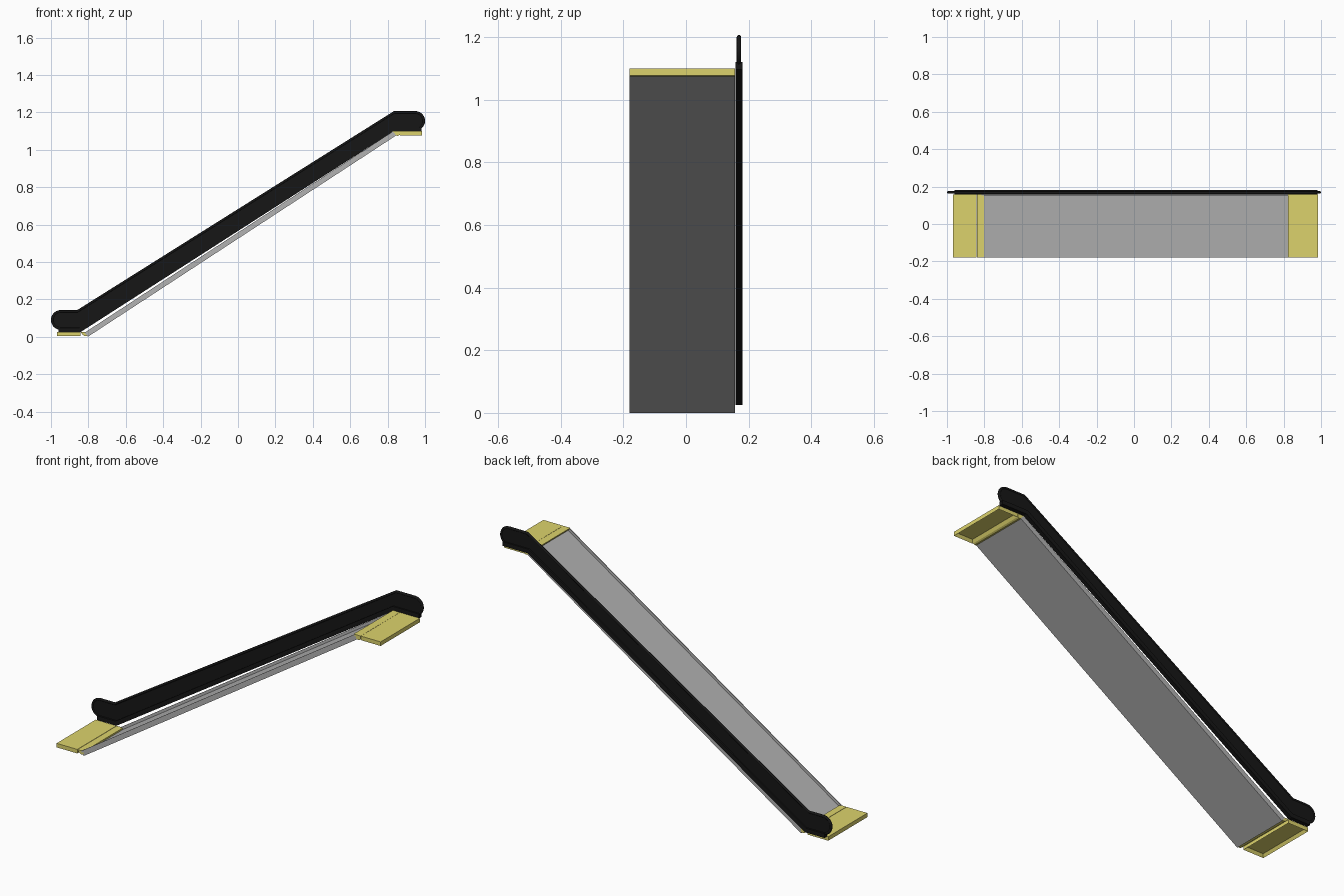
import bpy, bmesh
from math import sin, cos, radians

if "Cube" in bpy.data.objects:
    bpy.data.objects.remove(bpy.data.objects["Cube"])


def material(name, rgb):
    m = bpy.data.materials.new(name)
    m.diffuse_color = (*rgb, 1)
    m.use_nodes = True
    m.node_tree.nodes["Principled BSDF"].inputs["Base Color"].default_value = m.diffuse_color
    return m


BLACK = material("black", (0.008, 0.008, 0.008))
YELLOW = material("yellow", (0.72, 0.65, 0.15))
GREY = material("grey", (0.45, 0.45, 0.45))


def add_object(name, bm, mat):
    bmesh.ops.recalc_face_normals(bm, faces=bm.faces)
    mesh = bpy.data.meshes.new(name)
    bm.to_mesh(mesh)
    bm.free()
    ob = bpy.data.objects.new(name, mesh)
    bpy.context.collection.objects.link(ob)
    mesh.materials.append(mat)
    return ob


def prism(name, outline, y0, y1, mat, cutter=None):
    """Extrude an x-z outline from y0 to y1."""
    bm = bmesh.new()
    face = bm.faces.new([bm.verts.new((x, y0, z)) for x, z in outline])
    ext = bmesh.ops.extrude_face_region(bm, geom=[face])["geom"]
    verts = [v for v in ext if isinstance(v, bmesh.types.BMVert)]
    bmesh.ops.translate(bm, verts=verts, vec=(0, y1 - y0, 0))
    return add_object(name, bm, mat)


def arc(cx, cz, r, a0, a1, n=14):
    angles = [radians(a0 + (a1 - a0) * i / n) for i in range(n + 1)]
    return [(cx + r * cos(a), cz + r * sin(a)) for a in angles]


def rail_outline(d):
    """Bent stadium outline of the balustrade, inset by d."""
    s = 0.29 * d
    return (arc(-0.947, 0.090, 0.053 - d, 270, 90)
            + [(-0.860 + s, 0.143 - d), (0.834 + s, 1.207 - d)]
            + arc(0.947, 1.154, 0.053 - d, 90, -90)
            + [(0.828 - s, 1.101 + d), (-0.842 - s, 0.037 + d)])


def landing(name, x0, x1, z0, z1):
    """Floor plate, hollow underneath."""
    bm = bmesh.new()
    bmesh.ops.create_cube(bm, size=1)
    bmesh.ops.scale(bm, vec=(x1 - x0, 0.337, z1 - z0), verts=bm.verts)
    bmesh.ops.translate(bm, vec=((x0 + x1) / 2, -0.0115, (z0 + z1) / 2), verts=bm.verts)
    bm.normal_update()
    bottom = [f for f in bm.faces if f.normal.z < -0.9]
    bmesh.ops.inset_region(bm, faces=bottom, thickness=0.014)
    bmesh.ops.translate(bm, vec=(0, 0, 0.016), verts=bottom[0].verts)
    return add_object(name, bm, YELLOW)


# Balustrade: thin panel, rounded handrail loop and thicker skirt
YC = 0.169
prism("balustrade_panel", rail_outline(0.006), YC - 0.004, YC + 0.004, BLACK)

curve = bpy.data.curves.new("handrail", "CURVE")
curve.dimensions = "3D"
curve.bevel_depth = 0.007
curve.bevel_resolution = 2
path = rail_outline(0.007)
spline = curve.splines.new("POLY")
spline.points.add(len(path) - 1)
for p, (x, z) in zip(spline.points, path):
    p.co = (x, YC, z, 1)
spline.use_cyclic_u = True
curve.materials.append(BLACK)
bpy.context.collection.objects.link(bpy.data.objects.new("handrail", curve))

prism("balustrade_skirt",
      [(-0.960, 0.025), (-0.842, 0.025), (0.828, 1.097), (0.980, 1.097),
       (0.980, 1.120), (0.821, 1.120), (-0.849, 0.048), (-0.960, 0.048)],
      YC - 0.0115, YC + 0.0115, BLACK)

# Sloped belt: flat slab with a low rim on each side
prism("belt_slab", [(-0.803, 0.000), (0.845, 1.076), (0.838, 1.087), (-0.810, 0.011)],
      -0.180, 0.157, GREY)
for name, y in (("front", -0.180), ("back", 0.153)):
    prism("belt_rim_" + name,
          [(-0.810, 0.011), (0.838, 1.087), (0.828, 1.098), (-0.820, 0.022)],
          y, y + 0.004, GREY)

# Landing plates and the lip pieces where they meet the belt
landing("lower_landing", -0.967, -0.842, 0.003, 0.025)
landing("upper_landing", 0.866, 0.985, 1.077, 1.099)
prism("lower_lip", [(-0.840, 0.025), (-0.802, 0.025), (-0.802, 0.014), (-0.808, 0.005),
                    (-0.822, 0.005), (-0.834, 0.014)], -0.180, 0.157, YELLOW)
prism("upper_lip", [(0.823, 1.099), (0.865, 1.099), (0.865, 1.080), (0.855, 1.074),
                    (0.842, 1.076), (0.827, 1.090)], -0.180, 0.157, YELLOW)

for ob in bpy.data.objects:
    if ob.type == "MESH":
        bpy.context.view_layer.objects.active = ob
        ob.select_set(True)
bpy.ops.object.shade_smooth_by_angle()
